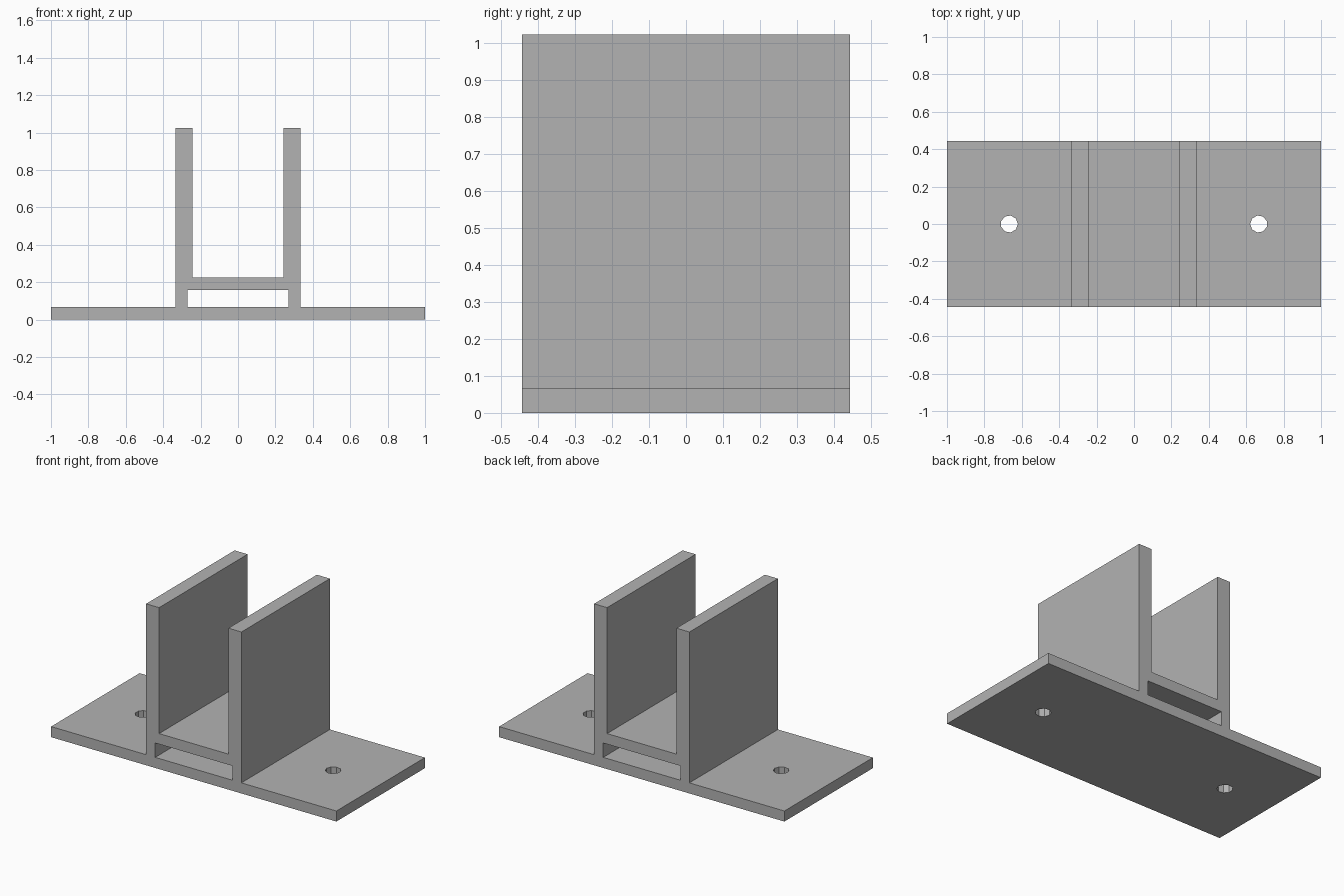
import bpy, bmesh
from math import pi

cube = bpy.data.objects.get("Cube")
if cube:
    bpy.data.objects.remove(cube, do_unlink=True)

HALF_DEPTH = 0.443
BASE_TOP = 0.067

grey = bpy.data.materials.new("plain grey")
grey.use_nodes = True
grey.diffuse_color = (0.45, 0.45, 0.45, 1)
grey.node_tree.nodes["Principled BSDF"].inputs["Base Color"].default_value = grey.diffuse_color


def make_object(name, bm):
    bmesh.ops.recalc_face_normals(bm, faces=bm.faces)
    mesh = bpy.data.meshes.new(name)
    bm.to_mesh(mesh)
    bm.free()
    mesh.materials.append(grey)
    obj = bpy.data.objects.new(name, mesh)
    bpy.context.collection.objects.link(obj)
    return obj


def extrude_profile(name, half, half_depth):
    """Mirror a half outline in x, then extrude it along y."""
    outline = half + [(-x, z) for x, z in reversed(half)]
    bm = bmesh.new()
    face = bm.faces.new([bm.verts.new((x, -half_depth, z)) for x, z in outline])
    new = bmesh.ops.extrude_face_region(bm, geom=[face])["geom"]
    verts = [v for v in new if isinstance(v, bmesh.types.BMVert)]
    bmesh.ops.translate(bm, verts=verts, vec=(0, 2 * half_depth, 0))
    return make_object(name, bm)


def bolt_cutter(name, side):
    """Nine-sided drill with a corner towards the middle."""
    bm = bmesh.new()
    bmesh.ops.create_cone(bm, cap_ends=True, segments=9, radius1=0.046, radius2=0.046, depth=0.4)
    # a corner lies on +y by default
    turn = pi / 2 * side
    for v in bm.verts:
        x, y = v.co.x, v.co.y
        v.co.x, v.co.y = (-y, x) if turn > 0 else (y, -x)
    bmesh.ops.translate(bm, verts=bm.verts, vec=(side * 0.667, 0, 0))
    return make_object(name, bm)


# Base plate, two upright walls and the raised floor as one solid
bracket = extrude_profile("channel_bracket", [
    (1, 0), (1, BASE_TOP), (0.334, BASE_TOP),
    (0.334, 1.023), (0.243, 1.023), (0.243, 0.225)], HALF_DEPTH)

# Slot under the floor and a bolt hole in each flange
cutters = [
    extrude_profile("slot_cutter", [(0.27, BASE_TOP), (0.27, 0.158)], 1),
    bolt_cutter("left_bolt_cutter", 1),
    bolt_cutter("right_bolt_cutter", -1),
]
for cutter in cutters:
    cutter.hide_render = True
    mod = bracket.modifiers.new(cutter.name, "BOOLEAN")
    mod.operation = "DIFFERENCE"
    mod.solver = "EXACT"
    mod.object = cutter

# Bake the cuts and drop the cutters
bpy.context.view_layer.update()
evaluated = bracket.evaluated_get(bpy.context.evaluated_depsgraph_get())
cut_mesh = bpy.data.meshes.new_from_object(evaluated)
bracket.modifiers.clear()
bracket.data = cut_mesh
cut_mesh.materials.clear()
cut_mesh.materials.append(grey)
for poly in cut_mesh.polygons:
    poly.material_index = 0
for cutter in cutters:
    bpy.data.objects.remove(cutter, do_unlink=True)
